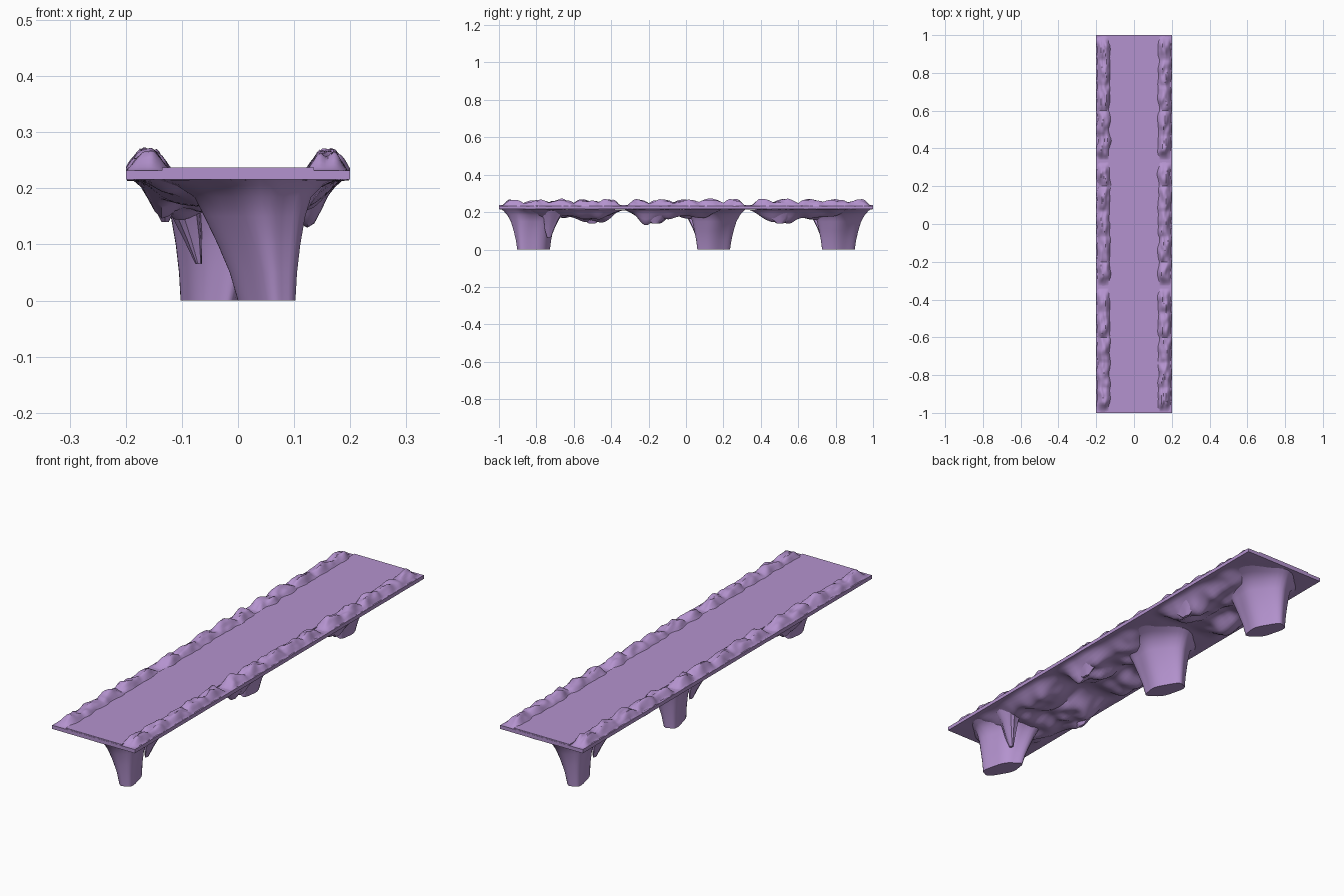
import bpy, bmesh, math
from mathutils import Vector, noise

if "Cube" in bpy.data.objects:
    bpy.data.objects.remove(bpy.data.objects["Cube"])

rock = bpy.data.materials.new("mauve stone")
rock.diffuse_color = (0.456, 0.29, 0.62, 1)
rock.use_nodes = True
rock.node_tree.nodes["Principled BSDF"].inputs["Base Color"].default_value = rock.diffuse_color


def finish(bm, name, angle=40):
    bmesh.ops.recalc_face_normals(bm, faces=bm.faces)
    me = bpy.data.meshes.new(name)
    bm.to_mesh(me)
    bm.free()
    ob = bpy.data.objects.new(name, me)
    bpy.context.collection.objects.link(ob)
    me.materials.append(rock)
    bpy.context.view_layer.objects.active = ob
    ob.select_set(True)
    bpy.ops.object.shade_smooth_by_angle(angle=math.radians(angle))
    ob.select_set(False)
    return ob


def box(name, x0, x1, y0, y1, z0, z1):
    bm = bmesh.new()
    bmesh.ops.create_cube(bm, size=1)
    for v in bm.verts:
        v.co = Vector(((x0 + x1) / 2 + v.co.x * (x1 - x0),
                       (y0 + y1) / 2 + v.co.y * (y1 - y0),
                       (z0 + z1) / 2 + v.co.z * (z1 - z0)))
    finish(bm, name)


def sheet(name, x0, x1, y0, y1, nx, ny, fn):
    """Grid whose height follows fn(x, y)."""
    bm = bmesh.new()
    rows = []
    for j in range(ny + 1):
        y = y0 + (y1 - y0) * j / ny
        row = []
        for i in range(nx + 1):
            x = x0 + (x1 - x0) * i / nx
            row.append(bm.verts.new((x, y, fn(x, y))))
        rows.append(row)
    for a, b in zip(rows, rows[1:]):
        for i in range(nx):
            bm.faces.new((a[i], a[i + 1], b[i + 1], b[i]))
    return finish(bm, name)


def loft(name, rings, n, centre, side, fold=0.1):
    """Rings of (x, y, z, half x, half y, skew degrees), turned half round when side is 1."""
    bm = bmesh.new()
    loops = []
    for x, y, z, hx, hy, skew in rings:
        loop = []
        d = math.radians(skew)
        for i in range(n):
            a = 2 * math.pi * i / n
            r = 1 + fold * (math.sin(5 * a + 0.6) - 1) * 0.5
            px = x + hx * r * math.cos(a)
            py = y + hy * r * math.cos(a + d)
            loop.append(bm.verts.new((-side * px, centre - side * py, z)))
        loops.append(loop)
    for a, b in zip(loops, loops[1:]):
        for i in range(n):
            k = (i + 1) % n
            bm.faces.new((a[i], a[k], b[k], b[i]))
    bm.faces.new(loops[0])
    finish(bm, name)


def smooth(t):
    t = max(0, min(1, t))
    return t * t * (3 - 2 * t)


# three deck sections: centre, and side (-1 as at the front, 1 turned half round)
sections = [(-2 / 3, -1), (0, 1), (2 / 3, 1)]


def underside(x, y):
    """Rock belly: deep lump diagonally opposite the pillar, shoulder around it."""
    d = 0.004
    for c, s in sections:
        lx, ly = -s * x, -s * (y - c)               # position inside the section
        u = ly - 0.165
        if abs(u) < 0.19:
            along = smooth((0.19 - abs(u)) / 0.17)
            across = smooth((0.19 - abs(x)) / 0.065)
            middle = 1 - 0.5 * smooth((0.1 - abs(x)) / 0.1)
            d += (0.066 if lx < 0 else 0.05) * along * across * middle
        p = ly + 0.06
        d += 0.04 * smooth((0.15 - abs(p)) / 0.1) * smooth((0.185 - abs(x)) / 0.09)
    n = noise.noise(Vector((x * 16, y * 11, 3.1)))
    return 0.219 - max(0.0, d * (1 + 0.6 * n))


def rim(x, y):
    """Jagged boulder ridge on the deck edge, pinched at the section joints."""
    wob = 0.012 * noise.noise(Vector((y * 17, math.copysign(3, x), 1.0)))
    t = (abs(x) - 0.16 - wob) / 0.036
    prof = max(0, 1 - abs(t) ** 1.7) * (1 - 0.2 * math.exp(-(t * 4) ** 2))
    w = (y + 1) % (2 / 3)
    ends = smooth(min(w, 2 / 3 - w) / 0.06)
    bump = abs(math.sin(math.pi * w / (2 / 15))) ** 0.7
    n = noise.noise(Vector((x * 45, y * 22, 7.7)))
    return 0.231 + 0.042 * prof * ends * (0.5 + 0.5 * bump) * (1 + 0.45 * n - 0.08)


for k, (c, s) in enumerate(sections):
    a, b = c - 1 / 3, c + 1 / 3
    # deck slab
    box(f"deck_slab_{k}", -0.2, 0.2, a, b, 0.216, 0.232)
    # slanting pillar set to one side, flaring into the deck
    loft(f"pillar_{k}", [(0.05, -0.15, 0, 0.053, 0.09, 122),
                         (0.044, -0.15, 0.05, 0.062, 0.097, 120),
                         (0.036, -0.15, 0.10, 0.076, 0.108, 116),
                         (0.028, -0.15, 0.15, 0.093, 0.122, 110),
                         (0.024, -0.15, 0.185, 0.108, 0.14, 104),
                         (0.018, -0.15, 0.205, 0.135, 0.158, 96),
                         (0.01, -0.15, 0.219, 0.175, 0.175, 90)], 40, c, s)
    # pointed shard hanging beside the pillar
    loft(f"shard_{k}", [(0.07, -0.065, 0.065, 0.006, 0.012, 90),
                        (0.08, -0.062, 0.11, 0.018, 0.028, 90),
                        (0.095, -0.05, 0.165, 0.032, 0.045, 90),
                        (0.115, -0.04, 0.219, 0.05, 0.08, 90)], 14, c, s, 0.2)
    # larger rock hanging diagonally opposite the pillar
    loft(f"hanging_rock_{k}", [(-0.13, 0.165, 0.14, 0.007, 0.02, 90),
                               (-0.13, 0.165, 0.165, 0.02, 0.06, 90),
                               (-0.135, 0.165, 0.195, 0.03, 0.1, 90),
                               (-0.14, 0.165, 0.219, 0.042, 0.14, 90)], 16, c, s, 0.2)

# slightly raised walking surface
box("walkway", -0.135, 0.135, -0.999, 0.999, 0.225, 0.237)
sheet("underside_rock", -0.198, 0.198, -0.998, 0.998, 32, 170, underside)
sheet("left_rim_rocks", -0.2, -0.12, -1, 1, 16, 200, rim)
sheet("right_rim_rocks", 0.12, 0.2, -1, 1, 16, 200, rim)
